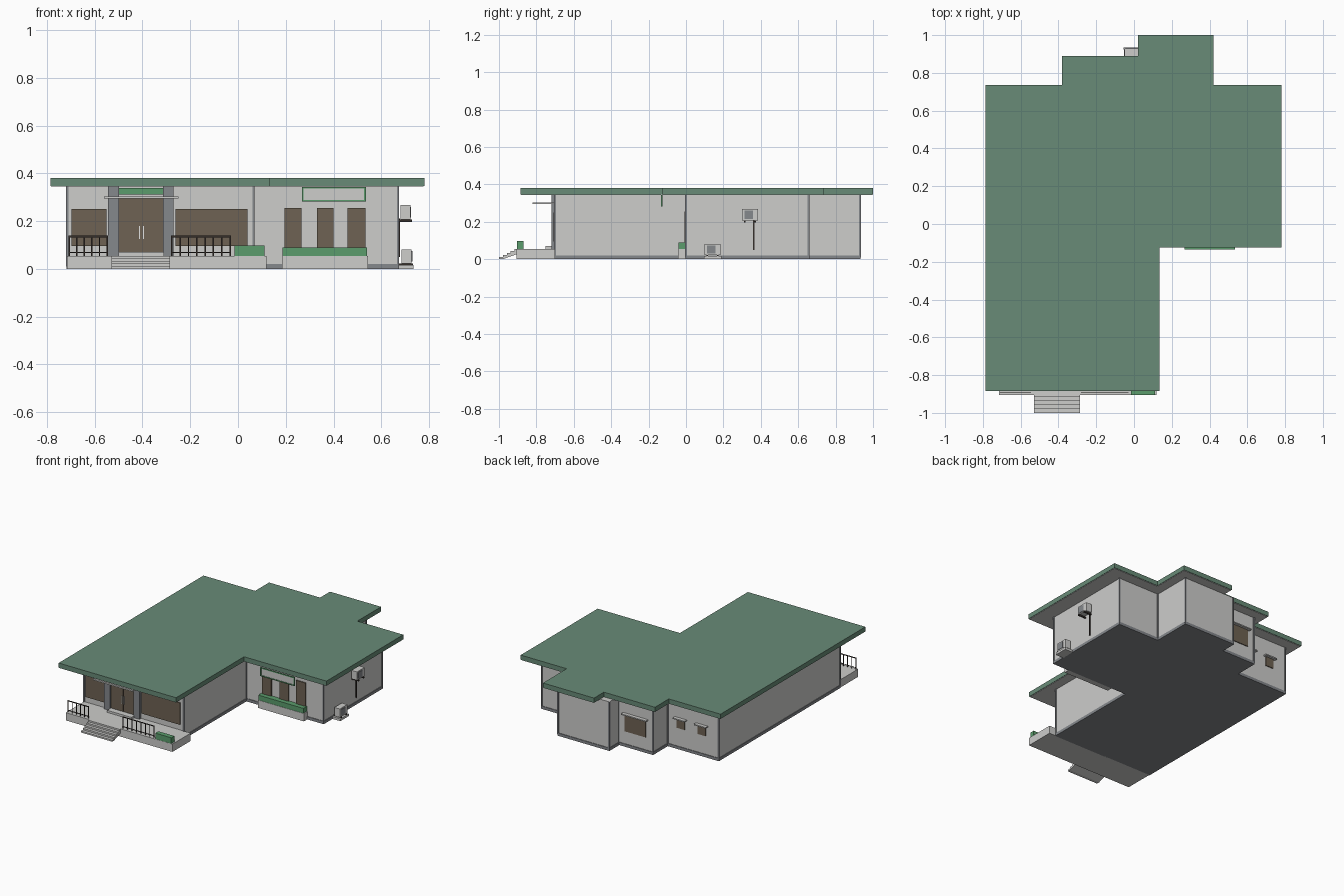
import bpy
import bmesh

default_cube = bpy.data.objects.get("Cube")
if default_cube:
    bpy.data.objects.remove(default_cube, do_unlink=True)


def make_material(name, hex_code):
    """Flat material from an sRGB hex code."""
    channels = [int(hex_code[i:i + 2], 16) / 255 for i in (0, 2, 4)]
    linear = [c / 12.92 if c < 0.04 else ((c + 0.055) / 1.055) ** 2.4 for c in channels]
    material = bpy.data.materials.new(name)
    material.use_nodes = True
    material.diffuse_color = (*linear, 1)
    shader = material.node_tree.nodes["Principled BSDF"]
    shader.inputs["Base Color"].default_value = (*linear, 1)
    shader.inputs["Roughness"].default_value = 0.8
    return material


PLASTER = make_material("light plaster", "cdcdcb")
STONE = make_material("grey stone", "85888c")
ROOF = make_material("muted roof green", "688b77")
GREEN = make_material("bright green", "5b9c6c")
BROWN = make_material("brown glass", "6e6253")
DARK = make_material("dark metal", "352e2a")
WHITE = make_material("white metal", "e4e4e2")


def prism(name, outline, low, high, material, axis="z"):
    """Extrude a closed outline; axis z takes (x, y), axis x takes (y, z)."""
    bm = bmesh.new()
    place = (lambda a, b, c: (a, b, c)) if axis == "z" else (lambda a, b, c: (c, a, b))
    bottom = [bm.verts.new(place(a, b, low)) for a, b in outline]
    top = [bm.verts.new(place(a, b, high)) for a, b in outline]
    bm.faces.new(bottom)
    bm.faces.new(top)
    for i in range(len(outline)):
        j = (i + 1) % len(outline)
        bm.faces.new((bottom[i], bottom[j], top[j], top[i]))
    bmesh.ops.recalc_face_normals(bm, faces=bm.faces)
    mesh = bpy.data.meshes.new(name)
    bm.to_mesh(mesh)
    bm.free()
    mesh.materials.append(material)
    obj = bpy.data.objects.new(name, mesh)
    bpy.context.collection.objects.link(obj)
    return obj


def box(name, xs, ys, zs, material):
    (left, right), (front, back) = xs, ys
    outline = [(left, front), (right, front), (right, back), (left, back)]
    return prism(name, outline, *zs, material)


def grow(outline, amount):
    """Offset a counter-clockwise right-angled outline outwards."""
    result = []
    for i, (x, y) in enumerate(outline):
        before, after = outline[i - 1], outline[(i + 1) % len(outline)]
        for ax, ay, bx, by in ((*before, x, y), (x, y, *after)):
            if abs(ax - bx) < 1e-6:
                new_x = x + (amount if by > ay else -amount)
            else:
                new_y = y + (-amount if bx > ax else amount)
        result.append((new_x, new_y))
    return result


# Walls, plinth and corner trims
FRONT, WING, SIDE = -0.70, 0.0, 0.67
EAVES, PORCH = 0.345, 0.055
walls = [(-0.715, FRONT), (0.065, FRONT), (0.065, WING), (SIDE, WING),
         (SIDE, 0.655), (0.35, 0.655), (0.35, 0.93), (-0.05, 0.93),
         (-0.05, 0.82), (-0.315, 0.82), (-0.315, 0.655), (-0.715, 0.655)]
prism("walls", walls, 0.005, EAVES, PLASTER)
prism("plinth", grow(walls, 0.004), 0, 0.02, STONE)
for x, y in walls:
    box("corner_trim", (x - 0.005, x + 0.005), (y - 0.005, y + 0.005), (0.01, EAVES), STONE)

# Flat roof with a light soffit
roof = [(-0.785, -0.885), (0.135, -0.885), (0.135, -0.125), (0.78, -0.125),
        (0.78, 0.735), (0.42, 0.735), (0.42, 1.0), (0.02, 1.0),
        (0.02, 0.89), (-0.38, 0.89), (-0.38, 0.735), (-0.785, 0.735)]
prism("roof", roof, EAVES + 0.002, 0.38, ROOF)
prism("soffit", grow(roof, -0.003), EAVES - 0.001, EAVES + 0.003, PLASTER)

# Porch, threshold and stairs
box("porch", (-0.715, 0.12), (-0.905, FRONT), (0, PORCH), PLASTER)
box("threshold", (-0.5, -0.31), (-0.75, FRONT), (PORCH, 0.07), PLASTER)
stair = []
STEPS, RUN, RISE = 5, 0.021, 0.011
for i in range(STEPS):
    y = -1 + i * RUN
    stair += [(y, i * RISE), (y, (i + 1) * RISE)]
stair += [(-0.895, PORCH), (-0.895, 0.03), (-0.98, 0)]
prism("front_stairs", stair, -0.53, -0.285, PLASTER, axis="x")


# Thin porch railings
def railing(left, right, bays):
    y = (-0.891, -0.889)
    box("railing_top", (left, right), y, (0.132, 0.139), DARK)
    box("railing_bottom", (left, right), y, (0.066, 0.07), DARK)
    for i in range(bays + 1):
        x = left + 0.003 + (right - left - 0.006) * i / bays
        box("railing_post", (x - 0.003, x + 0.003), y, (PORCH, 0.135), DARK)


railing(-0.71, -0.545, 5)
railing(-0.28, -0.03, 7)

# Entrance: stone pillars, doors, canopy and green panel
for x in (-0.545, -0.315):
    box("entrance_pillar", (x, x + 0.046), (FRONT - 0.018, FRONT), (PORCH, EAVES), STONE)
DOOR_Y = (FRONT - 0.008, FRONT)
box("entrance_door", (-0.5, -0.315), DOOR_Y, (0.07, 0.295), BROWN)
box("door_seam", (-0.405, -0.403), (FRONT - 0.009, FRONT), (0.07, 0.29), DARK)
for x in (-0.414, -0.397):
    box("door_handle", (x, x + 0.004), (FRONT - 0.014, FRONT), (0.125, 0.18), WHITE)
box("entrance_canopy", (-0.56, -0.25), (-0.82, FRONT), (0.294, 0.304), PLASTER)
box("entrance_panel", (-0.5, -0.315), DOOR_Y, (0.312, 0.338), GREEN)

# Front windows and wing windows
for left, right in ((-0.697, -0.55), (-0.262, 0.04)):
    box("front_window", (left, right), DOOR_Y, (0.095, 0.25), BROWN)
for left, right in ((0.195, 0.265), (0.33, 0.4), (0.458, 0.533)):
    box("wing_window", (left, right), (WING - 0.008, WING), (0.09, 0.255), BROWN)

# Back windows with ledges above and below
for left, right, wall, low, high in ((-0.262, -0.098, 0.82, 0.11, 0.23),
                                     (-0.45, -0.387, 0.655, 0.15, 0.215),
                                     (-0.614, -0.552, 0.655, 0.15, 0.215)):
    box("back_window", (left, right), (wall, wall + 0.006), (low, high), BROWN)
    box("window_hood", (left - 0.015, right + 0.015), (wall, wall + 0.025),
        (high, high + 0.008), PLASTER)

# Planters
box("porch_planter", (-0.015, 0.11), (-0.904, -0.87), (PORCH, 0.097), GREEN)
box("wing_planter_base", (0.185, 0.545), (-0.042, WING), (0, PORCH), PLASTER)
box("wing_planter", (0.187, 0.54), (-0.04, WING), (PORCH, 0.09), GREEN)

# Framed blank board under the wing eaves
box("hanging_board", (0.27, 0.533), (-0.131, -0.126), (0.284, 0.342), PLASTER)
for low in (0.282, 0.336):
    box("board_frame_rail", (0.268, 0.535), (-0.134, -0.125), (low, low + 0.007), GREEN)
for left in (0.268, 0.528):
    box("board_frame_stile", (left, left + 0.007), (-0.134, -0.125), (0.282, 0.343), GREEN)


# Side cooling units
def cooling_unit(inner, front, low):
    outer, back, high = inner + 0.042, front + 0.084, low + 0.06
    box("cooler_body", (inner, outer), (front, back), (low, high), PLASTER)
    box("cooler_grille", (outer, outer + 0.003), (front + 0.012, front + 0.058),
        (low + 0.008, high - 0.008), STONE)
    for y in (front + 0.01, back - 0.018):
        box("cooler_foot", (SIDE, outer + 0.006), (y, y + 0.008), (low - 0.01, low), DARK)


cooling_unit(0.68, 0.3, 0.207)
cooling_unit(0.685, 0.1, 0.022)
box("cooler_pad", (SIDE, 0.735), (0.095, 0.19), (0, 0.016), PLASTER)
box("cooler_pipe", (SIDE, SIDE + 0.008), (0.357, 0.365), (0.05, 0.21), DARK)
